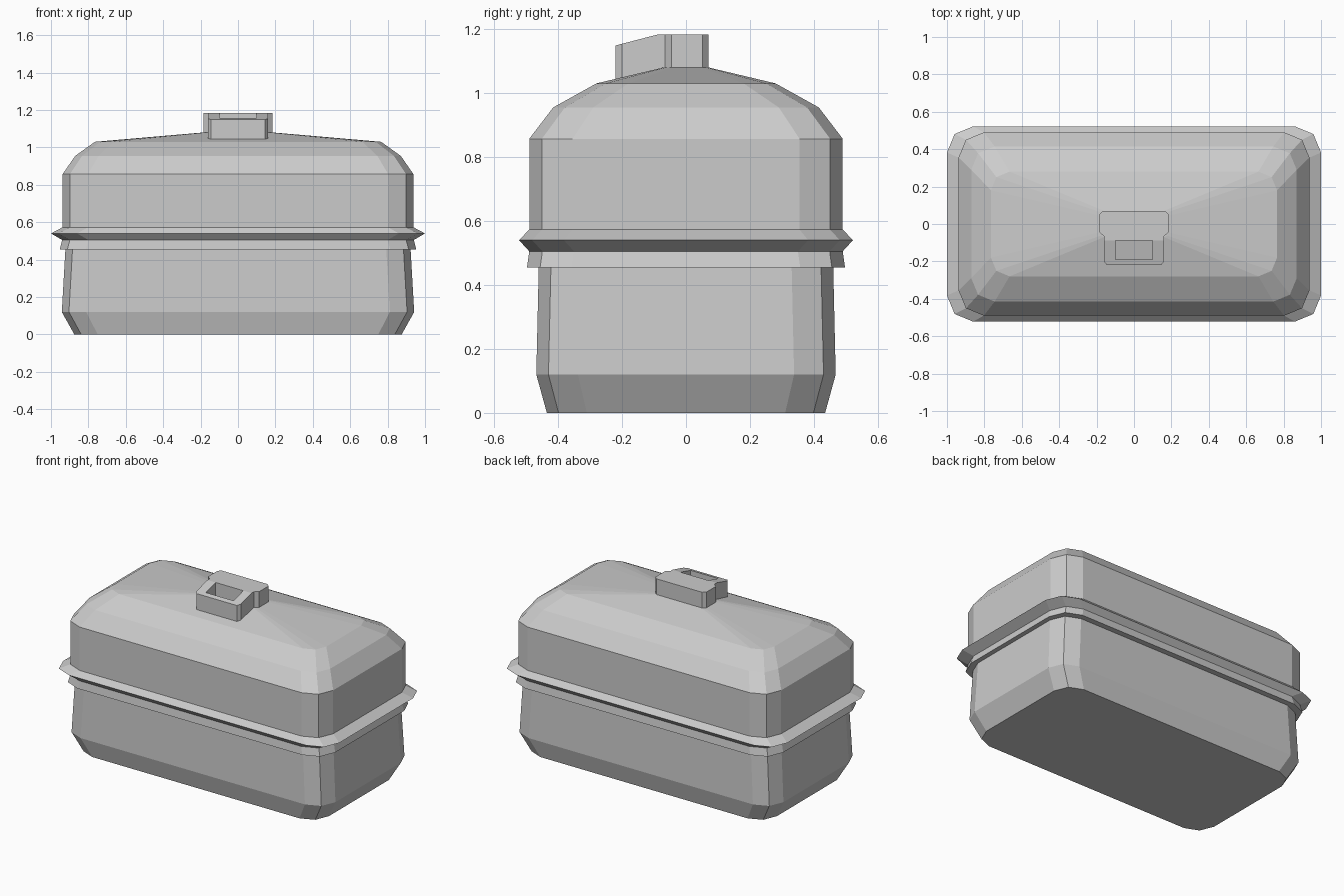
import bpy, bmesh
from math import cos, sin, pi

if "Cube" in bpy.data.objects:
    bpy.data.objects.remove(bpy.data.objects["Cube"])


def rounded_ring(hx, hy, r, z):
    """Rectangle with two-segment rounded corners, counter-clockwise."""
    pts = []
    for q, (sx, sy) in enumerate([(1, 1), (-1, 1), (-1, -1), (1, -1)]):
        for k in range(3):
            a = q * pi / 2 + k * pi / 4
            pts.append((sx * (hx - r) + r * cos(a), sy * (hy - r) + r * sin(a), z))
    return pts


def finish(name, bm):
    bmesh.ops.recalc_face_normals(bm, faces=bm.faces)
    mesh = bpy.data.meshes.new(name)
    bm.to_mesh(mesh)
    bm.free()
    obj = bpy.data.objects.new(name, mesh)
    bpy.context.collection.objects.link(obj)
    return obj


def loft(name, sections):
    bm = bmesh.new()
    rings = [[bm.verts.new(p) for p in rounded_ring(*s)] for s in sections]
    for a, b in zip(rings, rings[1:]):
        for i in range(len(a)):
            j = (i + 1) % len(a)
            bm.faces.new((a[i], a[j], b[j], b[i]))
    bm.faces.new(rings[0][::-1])
    bm.faces.new(rings[-1])
    return finish(name, bm)


def prism(name, half, z0, top):
    """Extrude a plan outline, mirrored in x, up to height top(y)."""
    plan = half + [(-x, y) for x, y in reversed(half)]
    bm = bmesh.new()
    low = [bm.verts.new((x, y, z0)) for x, y in plan]
    high = [bm.verts.new((x, y, top(y))) for x, y in plan]
    n = len(plan)
    for i in range(n):
        j = (i + 1) % n
        bm.faces.new((low[i], low[j], high[j], high[i]))
    bm.faces.new(low[::-1])
    bm.faces.new(high)
    return finish(name, bm)


# Lower box with chamfered foot: half width, half depth, corner radius, height
loft("lower_box", [
    (0.875, 0.435, 0.125, 0.0),
    (0.942, 0.468, 0.13, 0.12),
    (0.922, 0.46, 0.13, 0.47),
])

# Lid: skirt, flared rim, wall and domed roof
loft("lid", [
    (0.953, 0.497, 0.14, 0.455),
    (0.94, 0.49, 0.14, 0.505),
    (1.0, 0.522, 0.14, 0.54),
    (0.938, 0.49, 0.135, 0.573),
    (0.938, 0.49, 0.135, 0.857),
    (0.87, 0.415, 0.125, 0.955),
    (0.765, 0.28, 0.1, 1.03),
    (0.185, 0.07, 0.025, 1.08),
])

# Handle: flat block at the back
prism("handle_block", [
    (0.165, 0.07), (0.185, 0.052), (0.185, -0.045), (0.16, -0.065), (0.16, -0.088),
], 1.06, lambda y: 1.183)

# Handle: sloping loop around an open slot at the front
prism("handle_loop", [
    (0.1, -0.19), (0.1, -0.088), (0.16, -0.088), (0.16, -0.2), (0.145, -0.22),
], 1.035, lambda y: 1.183 + (y + 0.088) * 0.26)
